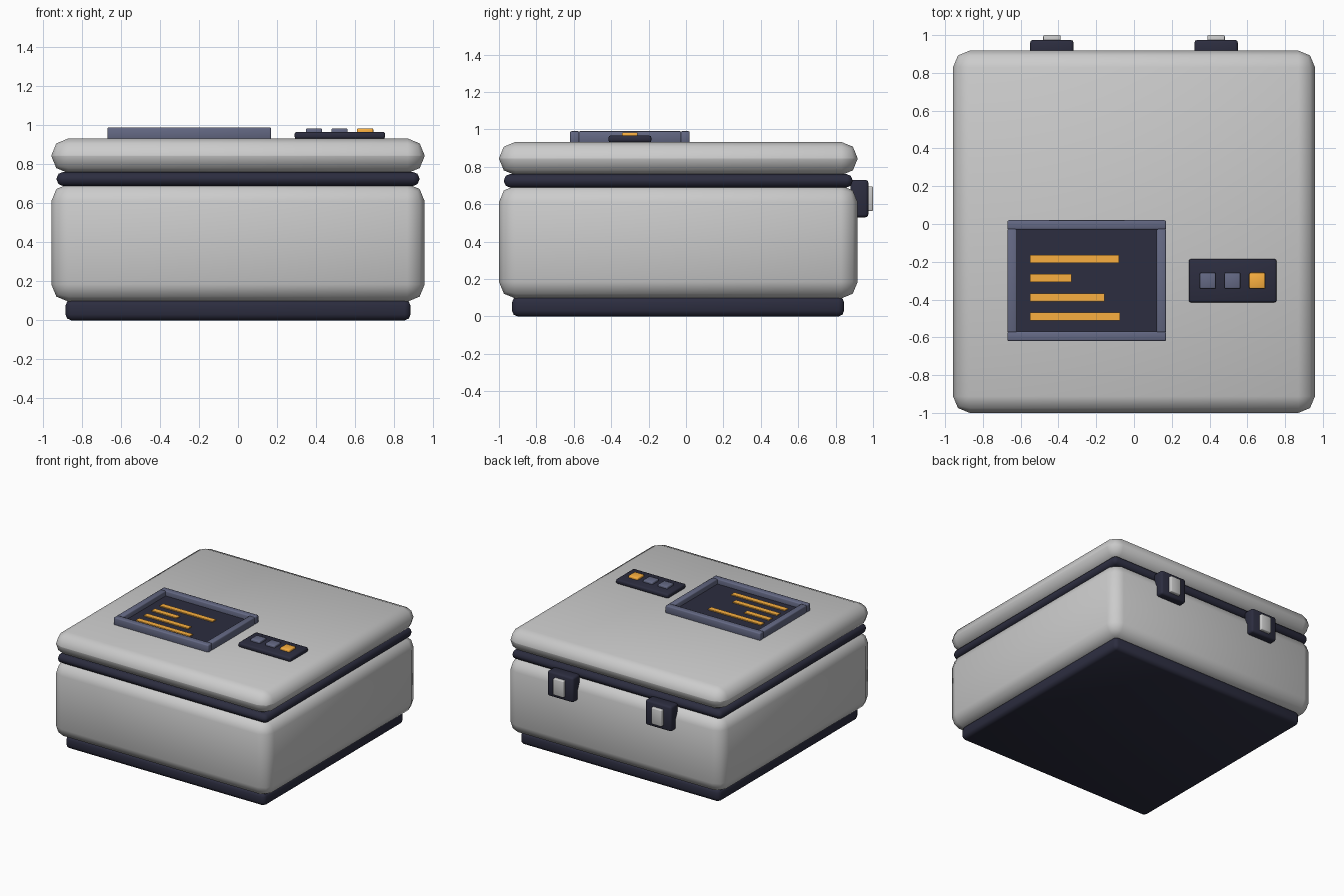
import bpy
import math

if "Cube" in bpy.data.objects:
    bpy.data.objects.remove(bpy.data.objects["Cube"])


def material(name, rgb):
    m = bpy.data.materials.new(name)
    m.diffuse_color = (*rgb, 1)
    m.use_nodes = True
    m.node_tree.nodes["Principled BSDF"].inputs["Base Color"].default_value = m.diffuse_color
    return m


DARK = material("dark", (0.025, 0.026, 0.05))
SLATE = material("slate", (0.127, 0.14, 0.23))
ORANGE = material("orange", (0.95, 0.43, 0.05))


def box(name, x, y, z, mat=None, bevel=0.0, segments=2):
    """Bevelled box from (min, max) ranges on each axis."""
    spans = (x, y, z)
    bpy.ops.mesh.primitive_cube_add(size=1, location=[(a + b) / 2 for a, b in spans])
    ob = bpy.context.object
    ob.name = name
    ob.scale = [b - a for a, b in spans]
    bpy.ops.object.transform_apply(location=False, rotation=False, scale=True)
    if mat:
        ob.data.materials.append(mat)
    if bevel:
        mod = ob.modifiers.new("bevel", "BEVEL")
        mod.width = bevel
        mod.segments = segments
        mod.limit_method = 'NONE'
        bpy.ops.object.modifier_apply(modifier=mod.name)
        bpy.ops.object.shade_smooth_by_angle(angle=math.radians(50))
    return ob


# Case: foot plate, lower shell, seal strip, lid
box("base_plate", (-0.885, 0.885), (-0.93, 0.845), (0, 0.105), DARK, 0.03)
box("lower_shell", (-0.958, 0.958), (-1, 0.918), (0.095, 0.7), None, 0.09)
box("seal_strip", (-0.93, 0.93), (-0.973, 0.89), (0.69, 0.76), DARK, 0.03)
box("lid", (-0.958, 0.958), (-1, 0.918), (0.755, 0.933), None, 0.088)

# Screen with raised frame
box("screen", (-0.64, 0.14), (-0.59, -0.01), (0.92, 0.95), DARK)
for name, y0, y1 in (("back", -0.03, 0.02), ("front", -0.62, -0.57)):
    box(f"screen_frame_{name}", (-0.67, 0.17), (y0, y1), (0.925, 0.99), SLATE, 0.008)
for name, x0, x1 in (("left", -0.67, -0.62), ("right", 0.12, 0.17)):
    box(f"screen_frame_{name}", (x0, x1), (-0.575, -0.025), (0.925, 0.99), SLATE, 0.008)

# Display bars
for i, end in enumerate((-0.08, -0.33, -0.157, -0.073)):
    y = -0.186 - i * 0.101
    box(f"display_bar_{i + 1}", (-0.55, end), (y - 0.021, y + 0.021), (0.94, 0.958), ORANGE)

# Button panel
box("button_panel", (0.29, 0.755), (-0.415, -0.185), (0.93, 0.967), DARK, 0.012)
for i, mat in enumerate((SLATE, SLATE, ORANGE)):
    x = 0.39 + i * 0.131
    box(f"button_{i + 1}", (x - 0.042, x + 0.042), (-0.342, -0.258), (0.95, 0.984), mat, 0.006)

# Rear latches
for side, x in (("left", -0.435), ("right", 0.435)):
    box(f"latch_{side}", (x - 0.115, x + 0.115), (0.88, 0.975), (0.53, 0.73), DARK, 0.015)
    box(f"latch_tab_{side}", (x - 0.046, x + 0.046), (0.95, 1.0), (0.563, 0.695), None, 0.006)
